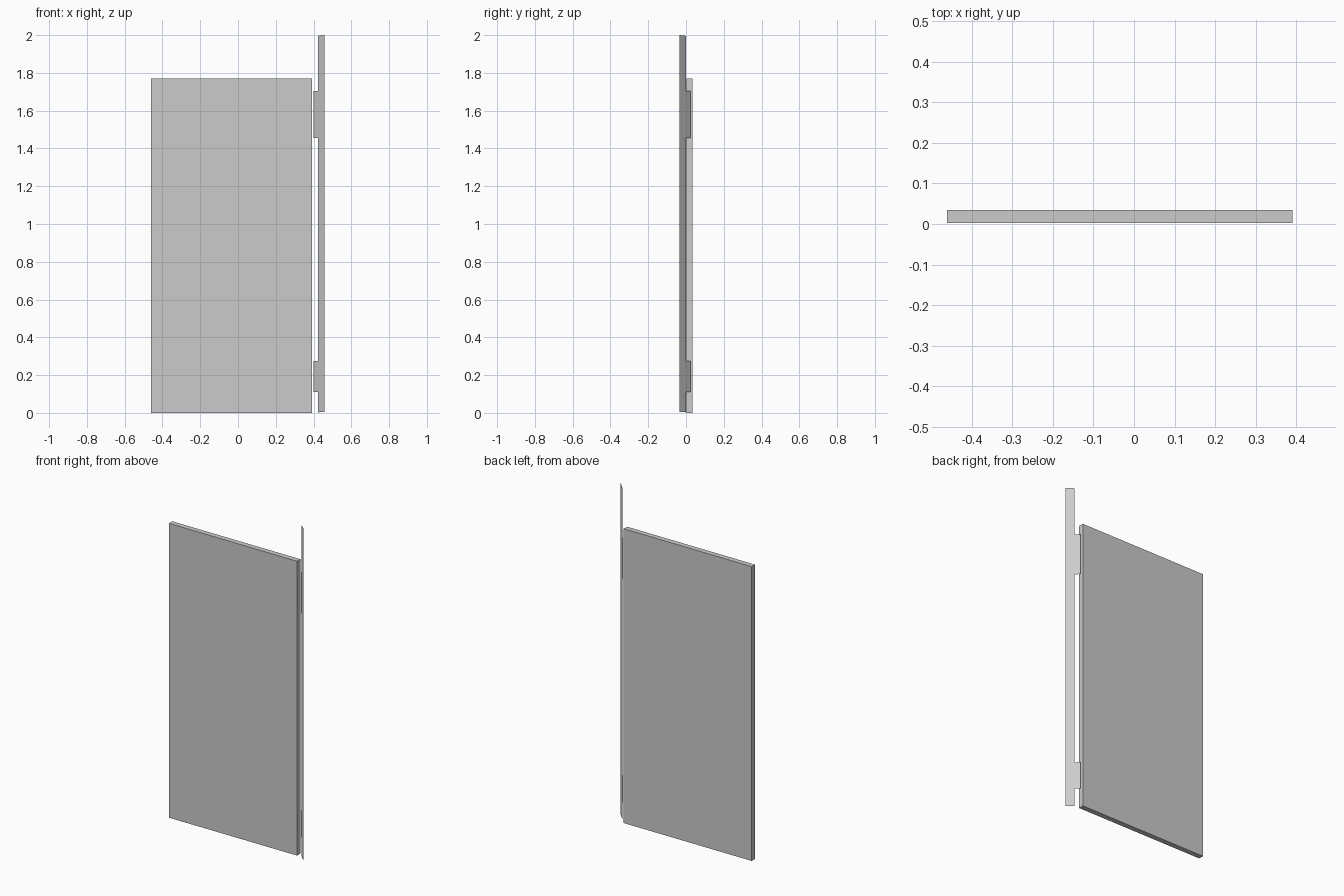
import bpy
import bmesh
from mathutils import Vector

if "Cube" in bpy.data.objects:
    bpy.data.objects.remove(bpy.data.objects["Cube"])

grey = bpy.data.materials.new("plain grey")
grey.diffuse_color = (0.6, 0.6, 0.6, 1)
grey.use_nodes = True
grey.node_tree.nodes["Principled BSDF"].inputs["Base Color"].default_value = grey.diffuse_color


def add_mesh(name, bm):
    mesh = bpy.data.meshes.new(name)
    bm.to_mesh(mesh)
    bm.free()
    mesh.materials.append(grey)
    obj = bpy.data.objects.new(name, mesh)
    bpy.context.collection.objects.link(obj)
    return obj


# Door panel: a thin upright slab
low, high = Vector((-0.461, 0.002, 0.0)), Vector((0.391, 0.034, 1.77))
bm = bmesh.new()
bmesh.ops.create_cube(bm, size=1)
bmesh.ops.scale(bm, vec=high - low, verts=bm.verts)
bmesh.ops.translate(bm, vec=(low + high) / 2, verts=bm.verts)
add_mesh("door_panel", bm)

# Hinge strip: a flat sheet turned 45 degrees, with two tabs towards the panel
outer, inner, tab = (0.458, -0.034), (0.424, 0.0), (0.401, 0.025)
tabs = [(0.11, 0.275), (1.455, 1.705)]
outline = [(outer, 2.0), (outer, 0.005), (inner, 0.003)]
for bottom, top in tabs:
    outline += [(inner, bottom), (tab, bottom), (tab, top), (inner, top)]
outline.append((inner, 1.996))

bm = bmesh.new()
bm.faces.new([bm.verts.new((x, y, z)) for (x, y), z in outline])
bmesh.ops.recalc_face_normals(bm, faces=bm.faces)
add_mesh("hinge_strip", bm)
